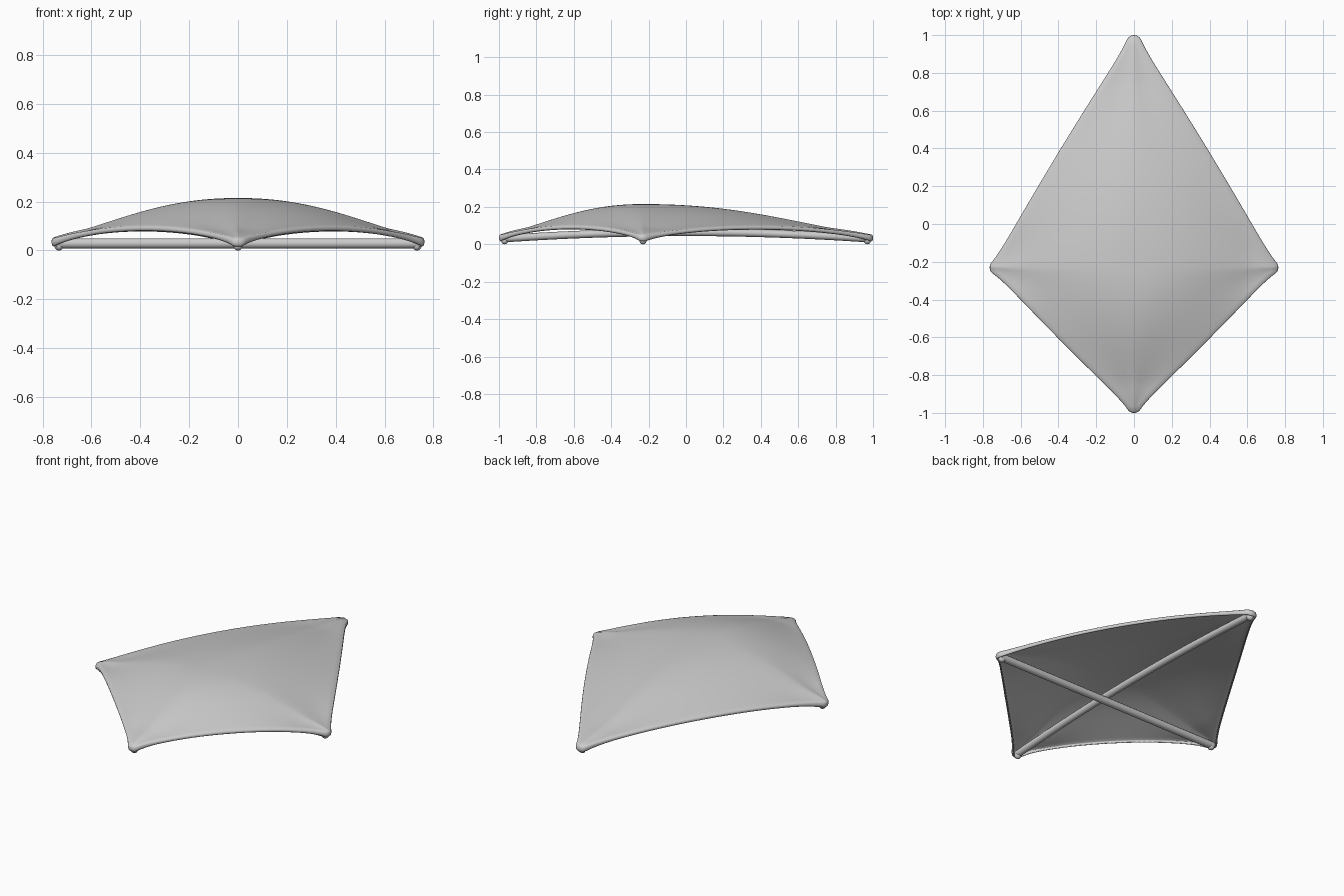
import bpy, bmesh, math
from mathutils import Vector

if "Cube" in bpy.data.objects:
    bpy.data.objects.remove(bpy.data.objects["Cube"])

CY = -0.23                       # where the two spars cross
TIP_R = 0.036                    # rounding of the sail corners
CORNERS = [Vector(p) for p in ((0.722, CY), (0, 0.958), (-0.722, CY), (0, -0.958))]


def outline():
    """Rounded diamond with sides drawn in near the tips, as (point, outward normal) pairs."""
    pts = []
    normals = []
    for i in range(4):
        d = CORNERS[(i + 1) % 4] - CORNERS[i]
        normals.append(Vector((d.y, -d.x)).normalized())
    for i in range(4):
        c, nxt = CORNERS[i], CORNERS[(i + 1) % 4]
        n0, n1 = normals[i - 1], normals[i]
        a0 = math.atan2(n0.y, n0.x)
        da = n0.angle(n1)
        for k in range(8):       # corner arc
            a = a0 + da * k / 8
            n = Vector((math.cos(a), math.sin(a)))
            pts.append((c + n * TIP_R, n))
        for k in range(36):      # side
            t = k / 36
            e = min(t, 1 - t)
            pull = 0.007 * (e / 0.1) * math.exp(1 - e / 0.1)
            if i > 1:
                pull += 0.005 * math.sin(math.pi * t)
            pts.append((c.lerp(nxt, t) + n1 * (TIP_R - pull), n1))
    return pts


def uv(p):
    b = 1.23 if p.y > CY else 0.77
    return abs(p.x) / 0.765, abs(p.y - CY) / b


def height(p):
    """Billowed cloth, ridged toward the corners with soft sags beside the ridges."""
    u, v = uv(p)
    q = u * u + v * v + 0.8 * (math.sqrt((u * v) ** 2 + 0.0004) - 0.02)
    z = 0.05 + 0.165 * (1 - q)
    for m, s in ((u, v), (v, u)):
        w = min(1, s / max(0.03, 1.03 - m))
        fade = m * m * min(1, (1.05 - m) * 4)
        z -= 0.011 * fade * math.sin(math.pi * w ** 0.7) ** 2
        z -= 0.18 * fade * m * max(0, 1 - m) * (1 - w)      # tips flatten out
    return z


def tube(name, points, radius):
    curve = bpy.data.curves.new(name, 'CURVE')
    curve.dimensions = '3D'
    curve.bevel_depth = radius
    curve.bevel_resolution = 4
    curve.use_fill_caps = True
    s = curve.splines.new('POLY')
    s.points.add(len(points) - 1)
    for sp, p in zip(s.points, points):
        sp.co = (*p, 1)
    s.use_smooth = True
    ob = bpy.data.objects.new(name, curve)
    bpy.context.collection.objects.link(ob)


# Sail: rings growing from the centre, then a hem rolled under the edge
bm = bmesh.new()
edge = outline()
centre = Vector((0, CY))
rings = []
RINGS = 28
for i in range(1, RINGS + 1):
    ring = []
    for p, n in edge:
        q = centre.lerp(p, i / RINGS)
        ring.append(bm.verts.new((q.x, q.y, height(q))))
    rings.append(ring)
for out, drop in ((0.004, 0.15), (0.006, 0.5), (0.004, 0.85), (-0.002, 1.0)):
    ring = []
    for p, n in edge:
        u, v = uv(p)
        depth = 0.021 + 0.015 * abs(u - v) ** 6
        q = p + n * out
        ring.append(bm.verts.new((q.x, q.y, height(p) - depth * drop)))
    rings.append(ring)
mid = bm.verts.new((0, CY, height(centre)))
count = len(edge)
for j in range(count):
    k = (j + 1) % count
    bm.faces.new((mid, rings[0][j], rings[0][k]))
    for a, b in zip(rings, rings[1:]):
        bm.faces.new((a[j], b[j], b[k], a[k]))
bmesh.ops.recalc_face_normals(bm, faces=bm.faces)
if mid.normal.z < 0:
    bmesh.ops.reverse_faces(bm, faces=bm.faces)
for f in bm.faces:
    f.smooth = True
mesh = bpy.data.meshes.new("sail")
bm.to_mesh(mesh)
bm.free()
sail = bpy.data.objects.new("sail", mesh)
bpy.context.collection.objects.link(sail)
solid = sail.modifiers.new("cloth", 'SOLIDIFY')
solid.thickness = 0.005

# Straight cross spar and the spine bowed over it
tube("cross_spar", [(-0.745, CY, 0.029), (0.745, CY, 0.029)], 0.021)
spine = []
for i in range(33):
    y = -0.975 + 1.95 * i / 32
    spine.append((0, y, 0.03 + 0.034 * (1 - (y / 0.975) ** 2)))
tube("spine_spar", spine, 0.020)

# Small knots under each corner
for i, c in enumerate(CORNERS):
    bpy.ops.mesh.primitive_uv_sphere_add(segments=20, ring_count=12, radius=0.019,
                                         location=(c.x * 1.015, c.y if c.x else c.y * 1.012, 0.019))
    knot = bpy.context.object
    knot.name = f"corner_knot_{i + 1}"
    bpy.ops.object.shade_smooth()
